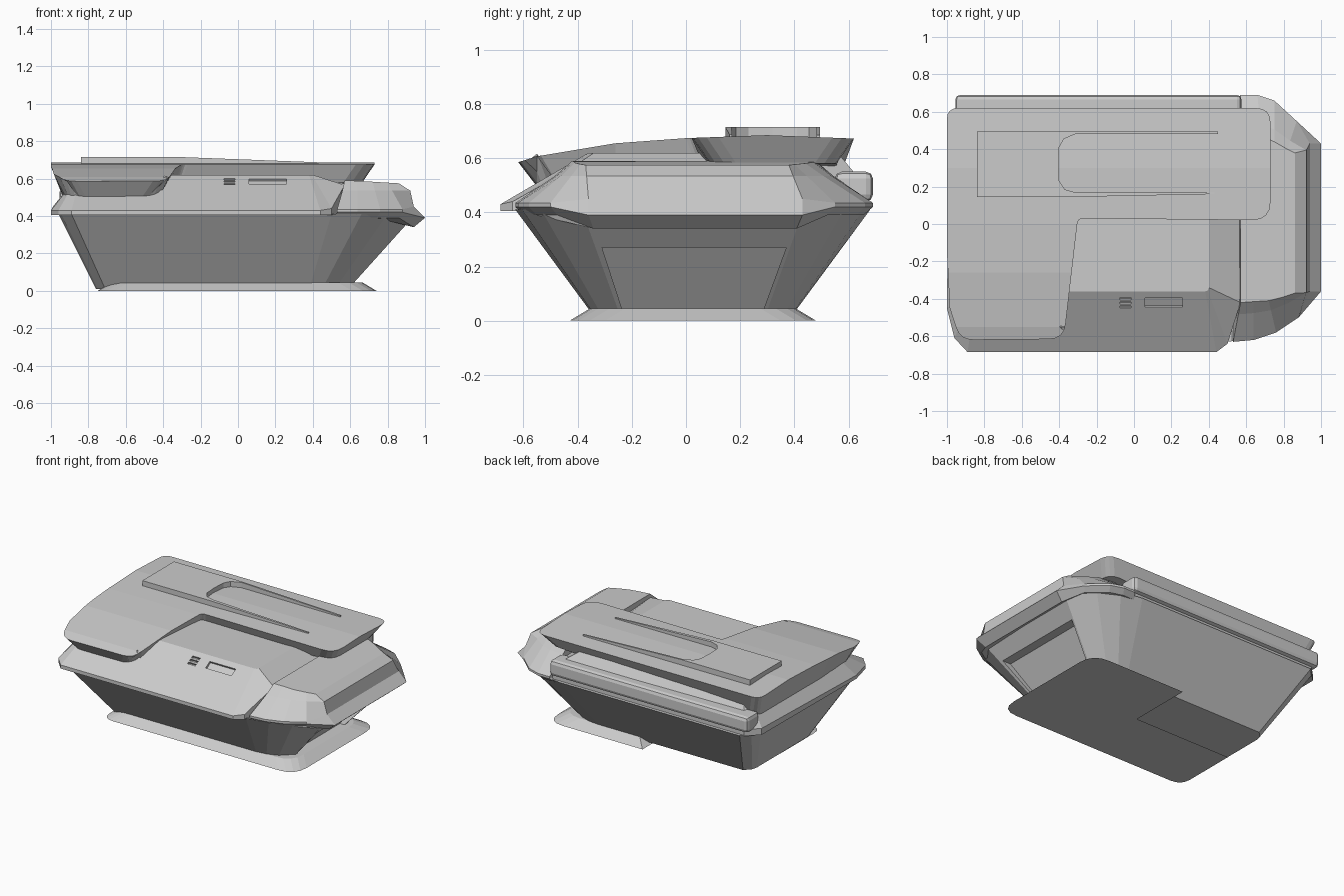
import bpy, bmesh, math
from mathutils import Vector

if "Cube" in bpy.data.objects:
    bpy.data.objects.remove(bpy.data.objects["Cube"])


def rounded(pts, n=5):
    """Round the corners of a list of (x, y, radius)."""
    out = []
    for i, (x, y, r) in enumerate(pts):
        p = Vector((x, y))
        if r == 0:
            out.append((x, y))
            continue
        a = Vector(pts[i - 1][:2]) - p
        b = Vector(pts[(i + 1) % len(pts)][:2]) - p
        a, b = p + a.normalized() * r, p + b.normalized() * r
        for k in range(n):
            t = k / (n - 1)
            q = a * (1 - t) ** 2 + p * 2 * t * (1 - t) + b * t * t
            out.append((q.x, q.y))
    return out


def inset(pts, d):
    """Mitred inset of a counter-clockwise list of (x, y, radius)."""
    out = []
    for i, (x, y, r) in enumerate(pts):
        p = Vector((x, y))
        a = (p - Vector(pts[i - 1][:2])).normalized()
        b = (Vector(pts[(i + 1) % len(pts)][:2]) - p).normalized()
        na, nb = Vector((-a.y, a.x)), Vector((-b.y, b.x))
        m = (na + nb).normalized()
        q = p + m * (d / m.dot(na))
        out.append((q.x, q.y, r))
    return out


def level(pts, z):
    return [(p[0], p[1], z) for p in pts]


def loft(name, loops, edit=None):
    bm = bmesh.new()
    rings = [[bm.verts.new(p) for p in loop] for loop in loops]
    n = len(rings[0])
    for lo, hi in zip(rings, rings[1:]):
        for i in range(n):
            j = (i + 1) % n
            bm.faces.new((lo[i], lo[j], hi[j], hi[i]))
    bm.faces.new(rings[0][::-1])
    bm.faces.new(rings[-1])
    if edit:
        edit(bm)
    bmesh.ops.recalc_face_normals(bm, faces=bm.faces)
    me = bpy.data.meshes.new(name)
    bm.to_mesh(me)
    bm.free()
    ob = bpy.data.objects.new(name, me)
    bpy.context.collection.objects.link(ob)
    return ob


def box(name, c, s, rot=0):
    bpy.ops.mesh.primitive_cube_add(size=1, location=c, rotation=(rot, 0, 0))
    ob = bpy.context.object
    ob.name = name
    ob.scale = s
    return ob


def cut(ob, cutter):
    m = ob.modifiers.new("cut", 'BOOLEAN')
    m.object = cutter
    m.solver = 'EXACT'
    cutter.hide_render = True
    cutter.display_type = 'WIRE'


def mirrored(half, yc=0.025):
    """Half outline of (x, half width), closed about y = yc."""
    return [(x, yc - w) for x, w in half] + [(x, yc + w) for x, w in half[::-1]]


# Lower hull, flaring upward, with a sloped entry recess at the nose end
hull_low = mirrored([(-.76, .28), (-.75, .32), (-.71, .36), (.38, .36), (.45, .355),
                     (.52, .33), (.59, .265)])
hull_high = mirrored([(-.96, .52), (-.945, .60), (-.89, .655), (.50, .655), (.66, .63),
                      (.80, .56), (.95, .41)])
hull = loft("lower_hull", [level(hull_low, .01), level(hull_high, .36 + .05)])
cut(hull, loft("entry_cutter", [
    level([(.57, -.23), (1.2, -.23), (1.2, .28), (.57, .28)], .025),
    level([(.76, -.31), (1.2, -.31), (1.2, .37), (.76, .37)], .27)]))

# L-shaped ground skirt
skirt = [(-.75, -.43, .09), (.74, -.43, .13), (.74, .48, .13), (0, .48, 0),
         (0, .03, 0), (-.75, .03, 0)]
loft("ground_skirt", [level(rounded(skirt), 0), level(rounded(inset(skirt, .075)), .045)])

# Main deck with thin rim and sloped sides
rim = [(-1, -.45), (-.96, -.61), (-.89, -.685), (.44, -.685), (.50, -.64),
       (.57, -.42), (.57, .66), (-.91, .66), (-.99, .58)]
rim_z = [.43, .43, .43, .43, .44, .565, .50, .45, .45]
deck_top = [(-.85, -.34), (-.85, -.35), (-.84, -.36), (.38, -.36), (.395, -.355),
            (.40, -.34), (.40, .56), (-.84, .56), (-.85, .5)]
deck = loft("main_deck", [level(rim, .405),
                          [(x, y, z) for (x, y), z in zip(rim, rim_z)],
                          level(deck_top, .62)])

# Window and vent slots in the front slope
slope = math.atan2(.19, .325)
for name, x, y, w, h in [("window_cutter", .16, -.42, .20, .055),
                         ("vent_cutter_1", -.045, -.444, .06, .014),
                         ("vent_cutter_2", -.045, -.422, .06, .014),
                         ("vent_cutter_3", -.045, -.400, .06, .014)]:
    cut(deck, box(name, (x, y, .43 + (y + .685) * math.tan(slope)), (w, h, .03), slope))

# Rounded rail along the back
rail = box("back_rail", (-.19, .62, .495), (1.53, .14, .11))
bpy.ops.object.transform_apply(location=False, rotation=False, scale=True)
bev = rail.modifiers.new("bevel", 'BEVEL')
bev.width = .025
bev.segments = 2

# Faceted nose block
nose_rim = [(.53, -.63), (.64, -.62), (.76, -.58), (.88, -.50), (.98, -.36),
            (.98, .43), (.87, .55), (.75, .66), (.66, .69), (.57, .69)]
nose_top = [(.57, -.42), (.64, -.415), (.72, -.41), (.80, -.39), (.86, -.37),
            (.86, .38), (.82, .40), (.75, .44), (.68, .47), (.57, .48)]
mid = []
for (ax, ay), (bx, by) in zip(nose_rim, nose_top):
    end = .025 if bx > .85 else 0
    mid.append((ax * .3 + bx * .7 + end, ay * .3 + by * .7, .535))
low = [(x + (.02 if x > .95 else 0), y, .39 if x > .95 else .42) for x, y in nose_rim]
belt = [(.94 if x > .95 else x, y, .45 if x > .95 else .435) for x, y in nose_rim]
under = [(.94 if x > .95 else x - .02, y * .95, .34 if x > .95 else .39) for x, y in nose_rim]
loft("nose_block", [under, low, belt, mid,
                    [(x, y, .59 - max(0, x - .6) * .06) for x, y in nose_top]])

# Overhanging L-shaped roof, drooping toward the front
PROFILE = [(-.62, .585), (-.55, .607), (-.26, .655), (0, .674), (.3, .685), (.63, .672)]


def roof_z(y):
    for (a, za), (b, zb) in zip(PROFILE, PROFILE[1:]):
        if y <= b:
            return za + (zb - za) * max(0, (y - a) / (b - a))
    return PROFILE[-1][1]


def droop(bm):
    for y, _ in PROFILE[1:-1]:
        bmesh.ops.bisect_plane(bm, geom=bm.verts[:] + bm.edges[:] + bm.faces[:],
                               plane_co=(0, y, 0), plane_no=(0, 1, 0))
    for v in bm.verts:
        if v.co.z > .66:
            v.co.z = roof_z(v.co.y)


roof = [(-1, .62, .06), (-1, -.15, 0), (-.985, -.45, 0), (-.93, -.62, .07),
        (-.375, -.615, .08), (-.30, .03, .03), (.73, .02, .1), (.73, .62, .08)]
roof_low = [(x, y, .50 if x < -.2 else .58) for x, y in rounded(inset(roof, .065))]
loft("roof", [roof_low, level(rounded(roof), .67)], droop)

# Raised roof panel with tapering rails around a rounded notch
panel = [(-.84, .145), (-.31, .145), (.43, .16), (.43, .17), (-.31, .168), (-.37, .185),
         (-.40, .23), (-.405, .32), (-.40, .41), (-.375, .455), (-.31, .482),
         (.45, .482), (.45, .494), (-.31, .494), (-.84, .494)]
loft("roof_panel", [level(panel, .66),
                    [(x, y, .715 - max(0, x + .31) * .038) for x, y in panel]])
